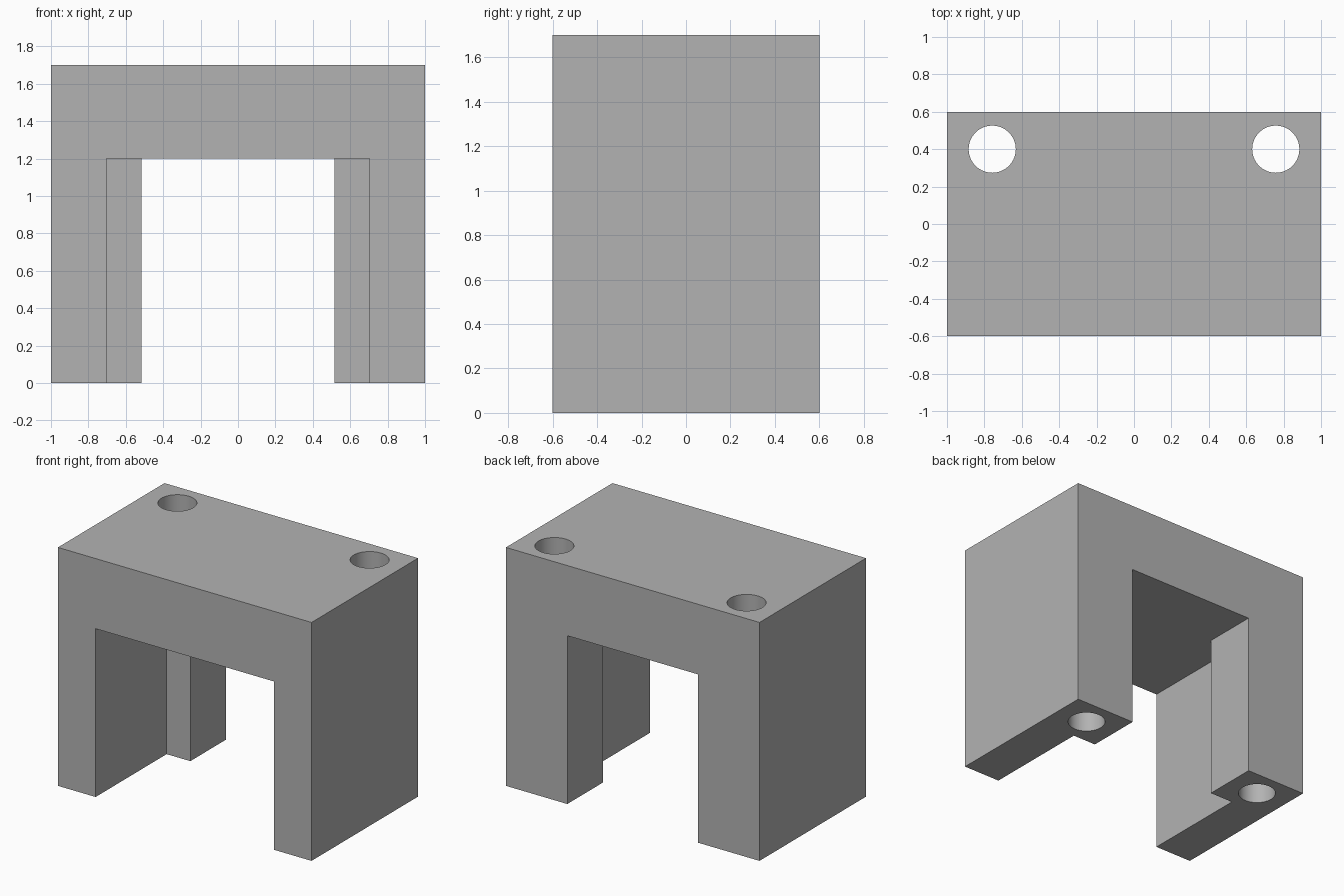
import bpy
import bmesh
import math

cube = bpy.data.objects.get("Cube")
if cube:
    bpy.data.objects.remove(cube, do_unlink=True)

# Overall size and opening dimensions
HALF_W, HALF_D, HEIGHT = 1.0, 0.6, 1.7
OPENING_TOP = 1.2
WIDE, NARROW, STEP_Y = 0.703, 0.516, 0.2
HOLE_X, HOLE_Y, HOLE_R = 0.758, 0.4, 0.126
OVER = 0.2  # how far cutters reach past the block

grey = bpy.data.materials.new("plain grey")
grey.use_nodes = True
colour = (0.45, 0.45, 0.45, 1.0)
grey.diffuse_color = colour
grey.node_tree.nodes["Principled BSDF"].inputs["Base Color"].default_value = colour


def prism(name, outline, bottom, top):
    """Extrude a plan outline upwards into a closed solid."""
    bm = bmesh.new()
    face = bm.faces.new([bm.verts.new((x, y, bottom)) for x, y in outline])
    result = bmesh.ops.extrude_face_region(bm, geom=[face])
    moved = [v for v in result["geom"] if isinstance(v, bmesh.types.BMVert)]
    bmesh.ops.translate(bm, verts=moved, vec=(0, 0, top - bottom))
    bmesh.ops.recalc_face_normals(bm, faces=bm.faces)
    mesh = bpy.data.meshes.new(name)
    bm.to_mesh(mesh)
    bm.free()
    mesh.materials.append(grey)
    obj = bpy.data.objects.new(name, mesh)
    bpy.context.collection.objects.link(obj)
    return obj


def mirrored(half):
    """Complete a half outline across x = 0."""
    return half + [(-x, y) for x, y in reversed(half)]


def cut(target, cutter):
    """Subtract the cutter, then discard it."""
    cutter.hide_render = True
    mod = target.modifiers.new(cutter.name, "BOOLEAN")
    mod.operation = "DIFFERENCE"
    mod.solver = "EXACT"
    mod.object = cutter
    bpy.context.view_layer.objects.active = target
    bpy.ops.object.modifier_apply(modifier=mod.name)
    bpy.data.objects.remove(cutter, do_unlink=True)


# Solid block
block = prism("bridge_block", mirrored([(HALF_W, -HALF_D), (HALF_W, HALF_D)]), 0, HEIGHT)

# Stepped passage, narrower between the thick rear posts
passage = mirrored([(WIDE, -HALF_D - OVER), (WIDE, STEP_Y),
                    (NARROW, STEP_Y), (NARROW, HALF_D + OVER)])
cut(block, prism("passage_cutter", passage, -OVER, OPENING_TOP))

# Vertical bolt holes through the rear posts
SIDES = 64
for side in (-1, 1):
    circle = [(side * HOLE_X + HOLE_R * math.cos(math.tau * i / SIDES),
               HOLE_Y + HOLE_R * math.sin(math.tau * i / SIDES)) for i in range(SIDES)]
    cut(block, prism("bolt_hole_cutter", circle, -OVER, HEIGHT + OVER))

# Smooth hole walls, crisp block edges
bpy.ops.object.select_all(action="DESELECT")
block.select_set(True)
bpy.context.view_layer.objects.active = block
bpy.ops.object.shade_smooth_by_angle(angle=math.radians(30))
